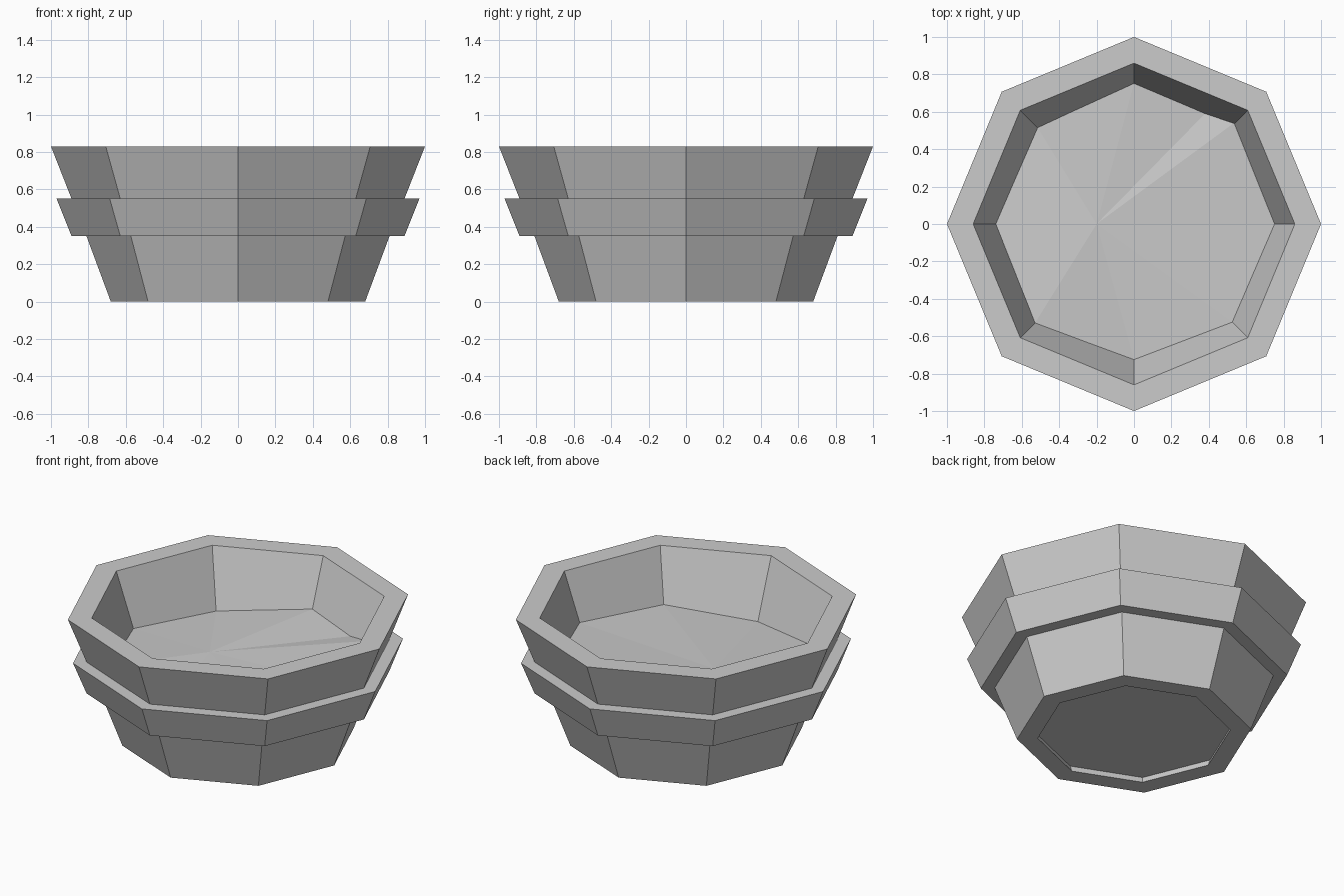
import bpy
import bmesh
from math import cos, sin, tau

cube = bpy.data.objects.get("Cube")
if cube:
    bpy.data.objects.remove(cube, do_unlink=True)

SIDES = 8


def make_material(name, rgb):
    mat = bpy.data.materials.new(name)
    mat.use_nodes = True
    mat.diffuse_color = (*rgb, 1)
    mat.node_tree.nodes["Principled BSDF"].inputs["Base Color"].default_value = (*rgb, 1)
    return mat


grey = make_material("light grey", (0.6, 0.6, 0.6))


def finish(bm, name):
    mesh = bpy.data.meshes.new(name)
    bm.to_mesh(mesh)
    bm.free()
    mesh.materials.append(grey)
    obj = bpy.data.objects.new(name, mesh)
    bpy.context.collection.objects.link(obj)
    return obj


def ring(bm, radius, z):
    return [bm.verts.new((radius * cos(tau * i / SIDES), radius * sin(tau * i / SIDES), z))
            for i in range(SIDES)]


# Pot wall: closed profile turned into an octagonal shell
profile = [(0.68, 0), (0.81, 0.35), (0.89, 0.35), (0.97, 0.55), (0.89, 0.55),
           (1.0, 0.83), (0.86, 0.83), (0.56, 0)]
bm = bmesh.new()
rings = [ring(bm, r, z) for r, z in profile]
for a, b in zip(rings, rings[1:] + rings[:1]):
    for i in range(SIDES):
        j = (i + 1) % SIDES
        bm.faces.new((a[i], a[j], b[j], b[i]))
bmesh.ops.recalc_face_normals(bm, faces=bm.faces)
finish(bm, "pot_wall")

# Base plate, set slightly up inside the foot
bm = bmesh.new()
plate = bm.faces.new(ring(bm, 0.575, 0.04))
plate.normal_flip()
finish(bm, "base_plate")

# Uneven soil: a fan around an off-centre point, meeting the inner wall
soil_edge = [(0.755, 0, 0.53), (0.535, 0.54, 0.55), (0.38, 0.59, 0.52),
             (0, 0.755, 0.53), (-0.515, 0.515, 0.47), (-0.74, 0, 0.495),
             (-0.53, -0.53, 0.52), (0, -0.725, 0.46), (0.525, -0.525, 0.505)]
bm = bmesh.new()
peak = bm.verts.new((-0.2, 0, 0.49))
edge = [bm.verts.new(p) for p in soil_edge]
for a, b in zip(edge, edge[1:] + edge[:1]):
    bm.faces.new((peak, a, b))
finish(bm, "soil")
